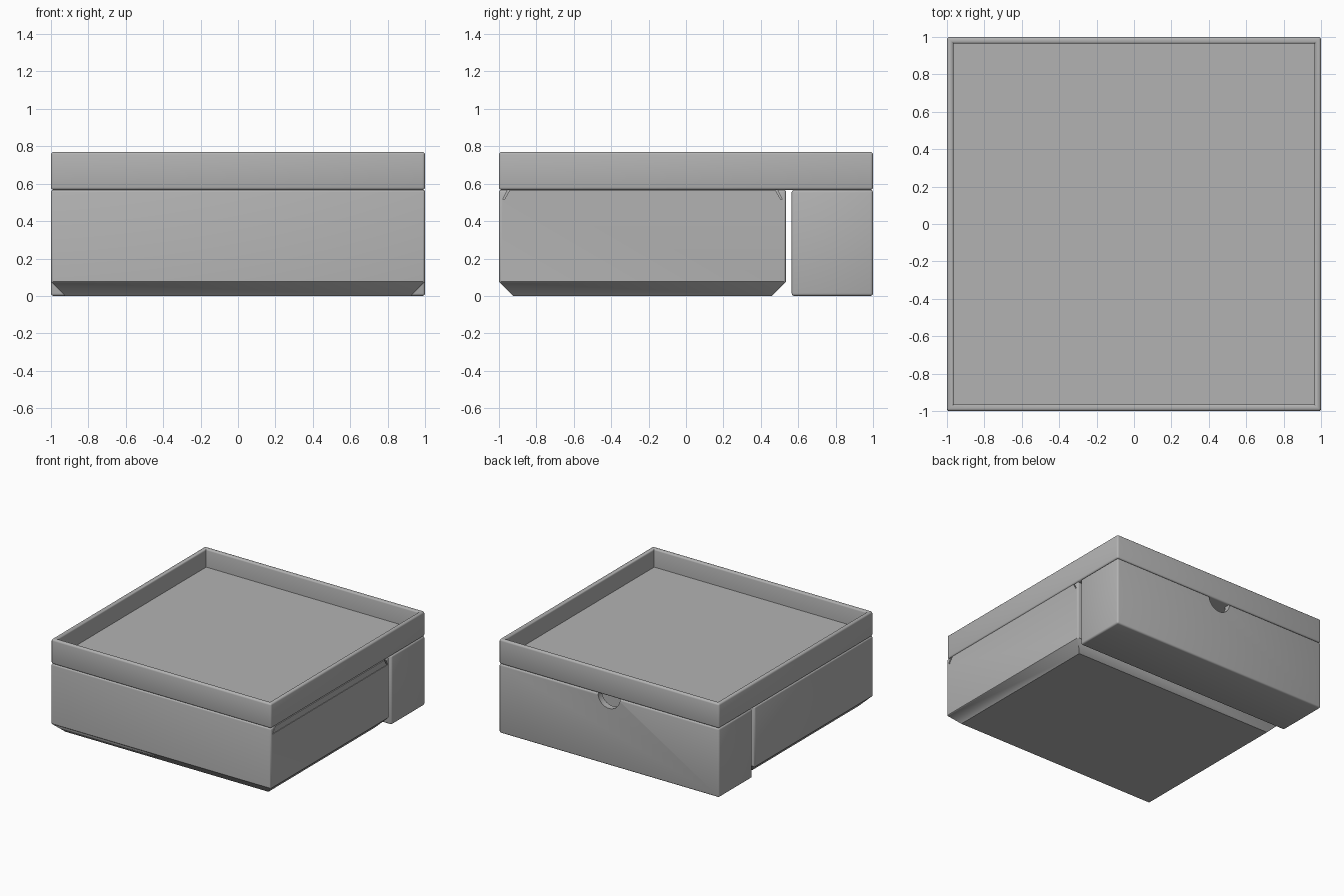
import bpy, bmesh
from mathutils import Vector

old = bpy.data.objects.get("Cube")
if old:
    bpy.data.objects.remove(old, do_unlink=True)

grey = bpy.data.materials.new("plain grey")
grey.use_nodes = True
COLOUR = (0.45, 0.45, 0.45, 1)
grey.diffuse_color = COLOUR
grey.node_tree.nodes["Principled BSDF"].inputs["Base Color"].default_value = COLOUR


def finish(name, bm):
    bmesh.ops.recalc_face_normals(bm, faces=bm.faces)
    mesh = bpy.data.meshes.new(name)
    bm.to_mesh(mesh)
    bm.free()
    mesh.materials.append(grey)
    obj = bpy.data.objects.new(name, mesh)
    bpy.context.collection.objects.link(obj)
    return obj


def box_mesh(lo, hi):
    bm = bmesh.new()
    bmesh.ops.create_cube(bm, size=1)
    lo, hi = Vector(lo), Vector(hi)
    for v in bm.verts:
        v.co = (lo + hi) / 2 + v.co * (hi - lo)
    return bm


def round_edges(bm, edges, width):
    bmesh.ops.bevel(bm, geom=list(edges), offset=width, segments=3,
                    profile=0.5, affect='EDGES', clamp_overlap=True)


def prism_along_x(name, x0, x1, profile):
    bm = bmesh.new()
    face = bm.faces.new([bm.verts.new((x0, y, z)) for y, z in profile])
    new = bmesh.ops.extrude_face_region(bm, geom=[face])["geom"]
    bmesh.ops.translate(bm, vec=(x1 - x0, 0, 0),
                        verts=[g for g in new if isinstance(g, bmesh.types.BMVert)])
    return finish(name, bm)


def cut(obj, cutter):
    bpy.context.view_layer.objects.active = obj
    mod = obj.modifiers.new("cut", 'BOOLEAN')
    mod.operation, mod.solver, mod.object = 'DIFFERENCE', 'EXACT', cutter
    bpy.ops.object.modifier_apply(modifier=mod.name)
    bpy.data.objects.remove(cutter, do_unlink=True)


def smooth(obj):
    bpy.ops.object.select_all(action='DESELECT')
    obj.select_set(True)
    bpy.context.view_layer.objects.active = obj
    bpy.ops.object.shade_smooth_by_angle(angle=0.61)


SEAM = 0.567

# Shallow tray on top, recessed inside a rounded rim
bm = box_mesh((-1, -1, SEAM), (1, 1, 0.77))
bm.faces.ensure_lookup_table()
top = max(bm.faces, key=lambda f: f.calc_center_median().z)
outer_edges = list(bm.edges)
bmesh.ops.inset_region(bm, faces=[top], thickness=0.05)
rim_edges = list(top.edges)
well = bmesh.ops.extrude_face_region(bm, geom=[top])["geom"]
bmesh.ops.translate(bm, vec=(0, 0, -0.15),
                    verts=[g for g in well if isinstance(g, bmesh.types.BMVert)])
if top.is_valid:
    bmesh.ops.delete(bm, geom=[top], context='FACES_ONLY')
round_edges(bm, [e for e in outer_edges + rim_edges if e.is_valid], 0.014)
smooth(finish("tray", bm))

# Front compartment with a wide chamfer around its foot
bm = box_mesh((-1, -1, 0), (1, 0.535, SEAM))
foot = [e for e in bm.edges if all(v.co.z < 0.01 for v in e.verts)]
bmesh.ops.bevel(bm, geom=foot, offset=0.077, segments=1, affect='EDGES')
upper = [e for e in bm.edges if max(v.co.z for v in e.verts) > 0.5]
round_edges(bm, upper, 0.012)
body = finish("front_compartment", bm)
cut(body, finish("cavity", box_mesh((-0.92, -0.92, 0.1), (0.92, 0.455, 0.55))))

# Dovetail slot, open at one side, and the panel that slides in it
cut(body, prism_along_x("slot", -0.95, 1.1,
                        [(-0.98, 0.515), (0.515, 0.515), (0.483, 0.58), (-0.948, 0.58)]))
smooth(body)
prism_along_x("sliding_panel", -0.945, 0.997,
              [(-0.971, 0.516), (0.506, 0.516), (0.478, SEAM - 0.002), (-0.943, SEAM - 0.002)])

# Rear compartment, hollow, with a half-round finger notch at the back
bm = box_mesh((-1, 0.565, 0), (1, 1, SEAM))
round_edges(bm, bm.edges, 0.014)
rear = finish("rear_compartment", bm)
cut(rear, finish("cavity", box_mesh((-0.95, 0.615, 0.05), (0.95, 0.95, 0.7))))
bpy.ops.mesh.primitive_cylinder_add(vertices=32, radius=0.1, depth=0.3,
                                    location=(0, 1, SEAM), rotation=(1.5708, 0, 0))
cut(rear, bpy.context.object)
smooth(rear)
